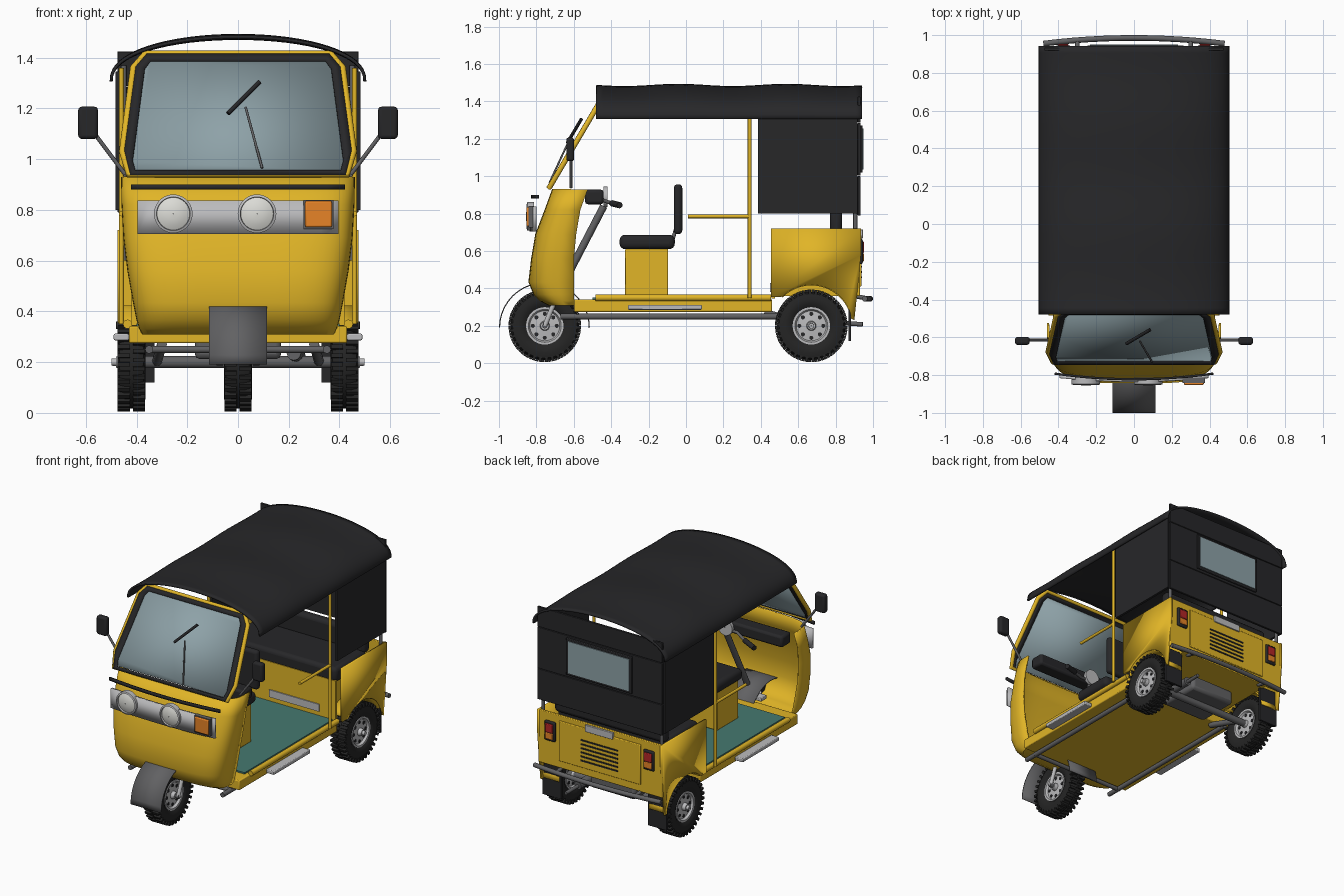
import bpy, bmesh, math
from mathutils import Matrix, Vector

if "Cube" in bpy.data.objects:
    bpy.data.objects.remove(bpy.data.objects["Cube"])

COL = dict(yellow=(.75, .46, .02), black=(.02, .02, .022), tyre=(.018, .018, .018), grey=(.12, .12, .125),
           light=(.5, .5, .51), teal=(.06, .19, .16), glass=(.27, .36, .39), orange=(.8, .23, .02),
           red=(.45, .02, .02), lamp=(.72, .72, .68))
MAT = {}
for k, c in COL.items():
    MAT[k] = bpy.data.materials.new(k)
    MAT[k].diffuse_color = (*c, 1)
SIDES = ((1, "right"), (-1, "left"))


def finish(name, bm, col, solid=0, bevel=0, seg=2):
    bmesh.ops.recalc_face_normals(bm, faces=bm.faces)
    me = bpy.data.meshes.new(name)
    bm.to_mesh(me)
    bm.free()
    ob = bpy.data.objects.new(name, me)
    bpy.context.collection.objects.link(ob)
    me.materials.append(MAT[col])
    if solid:
        m = ob.modifiers.new("solid", 'SOLIDIFY')
        m.thickness, m.offset = solid, 0
    if bevel:
        m = ob.modifiers.new("bevel", 'BEVEL')
        m.width, m.segments = bevel, seg
    return ob


def mesh(name, verts, faces, col, **kw):
    bm = bmesh.new()
    vs = [bm.verts.new(v) for v in verts]
    for f in faces:
        bm.faces.new([vs[i] for i in f])
    return finish(name, bm, col, **kw)


def grid(name, rows, col, closed=False, cap=False, **kw):
    n = len(rows[0])
    faces = [(r * n + i, r * n + (i + 1) % n, (r + 1) * n + (i + 1) % n, (r + 1) * n + i)
             for r in range(len(rows) - 1) for i in range(n if closed else n - 1)]
    if cap:
        faces.append(tuple(range(n)))
    return mesh(name, [p for r in rows for p in r], faces, col, **kw)


def box(name, x, y, z, col, bevel=0, seg=2):
    bm = bmesh.new()
    c = [(a[0] + a[1]) / 2 for a in (x, y, z)]
    s = [abs(a[1] - a[0]) for a in (x, y, z)]
    bmesh.ops.create_cube(bm, size=1, matrix=Matrix.Translation(c) @ Matrix.Diagonal((*s, 1)))
    return finish(name, bm, col, bevel=bevel, seg=seg)


def tube(name, pts, r, col, cyclic=False, n=12):
    P = [Vector(p) for p in pts]
    k = len(P)
    rows = []
    for i, p in enumerate(P):
        a = P[(i - 1) % k] if cyclic or i else p
        b = P[(i + 1) % k] if cyclic or i < k - 1 else p
        t = ((p - a).normalized() + (b - p).normalized()).normalized()
        ref = Vector((0, 0, 1)) if abs(t.z) < .9 else Vector((0, 1, 0))
        if cyclic:
            ref = Vector((0, -1, .59)).normalized()
        u = t.cross(ref).normalized()
        v = t.cross(u)
        rows.append([p + r * (u * math.cos(q) + v * math.sin(q)) for q in (math.tau * j / n for j in range(n))])
    if cyclic:
        rows.append(rows[0])
    ob = grid(name, rows, col, closed=True, cap=not cyclic)
    bm = bmesh.new()
    bm.from_mesh(ob.data)
    bmesh.ops.remove_doubles(bm, verts=bm.verts, dist=1e-5)
    bmesh.ops.holes_fill(bm, edges=bm.edges)
    bmesh.ops.recalc_face_normals(bm, faces=bm.faces)
    bm.to_mesh(ob.data)
    bm.free()
    return ob


def lathe(name, prof, c, col, axis='x', n=40):
    rows = []
    for d, r in prof:
        ring = [(math.cos(q) * r, math.sin(q) * r) for q in (math.tau * j / n for j in range(n))]
        rows.append([(c[0] + d, c[1] + a, c[2] + b) if axis == 'x' else (c[0] + a, c[1] + d, c[2] + b) for a, b in ring])
    return grid(name, rows, col, closed=True)


# wheels
def wheel(tag, x, y, z=.2):
    lathe(tag + "_tyre", [(-.035, .095), (-.05, .115), (-.055, .145), (-.048, .172), (-.025, .182), (.025, .182),
                          (.048, .172), (.055, .145), (.05, .115), (.035, .095)], (x, y, z), 'tyre')
    bm = bmesh.new()
    for i in range(34):
        for s in (-1, 1):
            rot = Matrix.Rotation(math.tau * (i + .25 * s) / 34, 4, 'X')
            bmesh.ops.create_cube(bm, size=1, matrix=Matrix.Translation((x, y, z)) @ rot @
                                  Matrix.Translation((s * .03, 0, .18)) @ Matrix.Diagonal((.048, .016, .028, 1)))
    finish(tag + "_tread", bm, 'tyre')
    lathe(tag + "_rim", [(-.06, .001), (-.06, .022), (-.035, .026), (-.03, .08), (-.045, .088), (-.045, .1),
                         (.045, .1), (.045, .088), (.03, .08), (.035, .026), (.06, .022), (.06, .001)], (x, y, z), 'light')
    bm = bmesh.new()
    for i in range(8):
        m = Matrix.Translation((x, y, z)) @ Matrix.Rotation(math.tau * i / 8, 4, 'X') @ Matrix.Translation((0, 0, .064))
        bmesh.ops.create_cone(bm, cap_ends=True, segments=12, radius1=.011, radius2=.011, depth=.07,
                              matrix=m @ Matrix.Rotation(math.pi / 2, 4, 'Y'))
    finish(tag + "_rim_holes", bm, 'black')


wheel("front_wheel", 0, -.755)
for s, t in SIDES:
    wheel(t + "_rear_wheel", s * .42, .67)
    lathe(t + "_hub_cap", [(s * .05, .001), (s * .05, .016), (s * .078, .014), (s * .078, .001)], (s * .42, .67, .2), 'light', n=16)
    tube(t + "_fork", [(s * .075, -.755, .2), (s * .075, -.69, .36)], .013, 'light')
tube("front_axle", [(-.085, -.755, .2), (.085, -.755, .2)], .014, 'grey')

# front fender
arc = [(-.757 + .24 * math.cos(a), .19 + .24 * math.sin(a)) for a in (math.pi * i / 20 for i in range(21))]
grid("front_fender", [[(x, y, z) for y, z in arc] for x in (-.115, .115)], 'grey', solid=.006)

# front cowl, lofted U sections: z, half width, front y, back y
rows = []
for z, w, yf, yb in [(.315, .375, -.735, -.6), (.335, .385, -.775, -.6), (.37, .395, -.81, -.6), (.435, .408, -.837, -.6),
                     (.56, .43, -.822, -.6), (.69, .446, -.8, -.587), (.82, .453, -.75, -.565), (.93, .455, -.71, -.525)]:
    row = []
    for i in range(33):
        a = math.pi * i / 32
        c, q = math.cos(a), max(math.sin(a), 0)
        row.append((w * math.copysign(abs(c) ** .45, c), yb - (yb - yf) * (q ** .45 if 0 < i < 32 else 0), z))
    rows.append(row)
grid("front_cowl", rows, 'yellow', cap=True, solid=.012)


def bowed(name, hw, y, depth, z0, z1, thick, col):
    xs = [hw * (i / 6 - 1) for i in range(13)]
    grid(name, [[(x, y + depth * (x / hw) ** 2, z) for x in xs] for z in (z0, z1)], col, solid=thick)


# lamp panel, lamps and trim
bowed("lamp_panel", .395, -.828, .02, .705, .838, .016, 'light')
bowed("cowl_trim", .42, -.822, .03, .88, .9, .012, 'black')
for i, x in enumerate((-.255, .075)):
    lathe("headlight_rim_%d" % i, [(.015, .076), (-.02, .076), (-.024, .066), (-.012, .064)], (x, -.828, .785), 'light', 'y')
    lathe("headlight_lens_%d" % i, [(-.012, .066), (-.022, .045), (-.027, .02), (-.028, .001)], (x, -.828, .785), 'lamp', 'y')
box("turn_signal", (.265, .37), (-.852, -.815), (.732, .835), 'orange', .006)
box("turn_signal_rim", (.258, .377), (-.842, -.812), (.725, .84), 'grey')


# windshield
def wy(z): return -.73 + (z - .94) * .59


def outline(half, off=0):
    full = half + [(-x, z) for x, z in reversed(half)]
    return [(x, wy(z) + off, z) for x, z in full]


glass = [(.345, 1.385), (.367, 1.355), (.415, .99), (.405, .952)]
tube("windshield_frame", outline([(.365, 1.415), (.412, 1.36), (.455, 1.03), (.43, .94)]), .014, 'yellow', cyclic=True)
outer = outline([(.36, 1.41), (.403, 1.36), (.448, 1.03), (.425, .935)], -.004)
grid("windshield_seal", [outer, outline(glass, -.004)], 'black', closed=True, solid=.022)
mesh("windshield_glass", outline(glass), [tuple(range(8))], 'glass', solid=.006)
tube("wiper_arm", [(.095, wy(.965) - .015, .965), (.03, wy(1.205) - .045, 1.205)], .005, 'grey')
tube("wiper_blade", [(-.04, wy(1.18) - .045, 1.18), (.085, wy(1.305) - .045, 1.305)], .009, 'black')

# mirrors
for s, t in SIDES:
    tube(t + "_mirror_stem", [(s * .445, -.615, .94), (s * .565, -.615, 1.1)], .008, 'grey')
    box(t + "_mirror", (s * .552, s * .63), (-.64, -.598), (1.08, 1.207), 'black', .014, 3)

# controls
box("dashboard", (-.42, .42), (-.54, -.44), (.85, .928), 'black', .015)
lathe("gauge", [(0, .001), (0, .055), (.02, .055), (.02, .001)], (0, -.44, .89), 'light', 'y', 24)
tube("steering_column", [(0, -.7, .34), (0, -.44, .84)], .02, 'grey')
tube("handlebar", [(-.2, -.38, .85), (-.08, -.44, .87), (.08, -.44, .87), (.2, -.38, .85)], .01, 'grey')
for s, t in SIDES:
    tube(t + "_grip", [(s * .17, -.395, .855), (s * .27, -.355, .845)], .017, 'black')
box("brake_pedal", (-.15, .03), (-.66, -.6), (.35, .375), 'light', .004)

# floor and chassis
box("floor_pan", (-.43, .43), (-.6, .46), (.275, .342), 'yellow', .006)
box("floor_mat", (-.4, .4), (-.5, .455), (.34, .352), 'teal')
for s, t in SIDES:
    tube(t + "_sill_rail", [(s * .435, -.485, .35), (s * .435, .455, .35)], .018, 'yellow')
    box(t + "_step", (s * .43, s * .49), (-.31, .085), (.286, .312), 'light', .005)
    tube(t + "_chassis_tube", [(s * .35, -.67, .25), (s * .35, .5, .25)], .016, 'grey')
    tube(t + "_trailing_arm", [(s * .3, .42, .27), (s * .32, .67, .2)], .02, 'grey')
    box(t + "_mud_flap", (s * .33, s * .47), (.868, .882), (.12, .37), 'black')
tube("rear_axle", [(-.38, .67, .2), (.38, .67, .2)], .024, 'grey')
tube("front_cross_tube", [(-.36, -.58, .25), (.36, -.58, .25)], .014, 'grey')
box("engine", (-.17, .17), (.5, .8), (.212, .31), 'grey', .02)
tube("muffler", [(.22, .55, .235), (.24, .83, .22)], .028, 'grey')
tube("tailpipe", [(.24, .83, .215), (.25, .945, .208)], .012, 'grey')

# driver seat
box("driver_seat_base", (-.17, .17), (-.325, -.095), (.35, .612), 'yellow', .006)
box("driver_seat_cushion", (-.19, .19), (-.355, -.06), (.61, .687), 'black', .03, 4)
box("driver_seat_back", (-.19, .19), (-.065, -.02), (.69, .957), 'black', .02, 4)
for s, t in SIDES:
    tube(t + "_seat_back_stay", [(s * .12, -.08, .63), (s * .12, -.045, .75)], .01, 'grey')

# passenger bench
box("bench_base", (-.42, .42), (.457, .475), (.345, .62), 'yellow')
box("bench_vent", (-.08, .3), (.45, .462), (.38, .43), 'light')
box("bench_cushion", (-.42, .42), (.46, .8), (.6, .7), 'black', .025, 3)
box("bench_back", (-.42, .42), (.77, .835), (.68, .835), 'black', .025, 3)
box("rear_floor", (-.35, .35), (.46, .92), (.36, .385), 'yellow')

# rear body
arch = [(.67 + .22 * math.cos(a), .2 + .22 * math.sin(a)) for a in (math.radians(135 - 125 * i / 16) for i in range(17))]
prof = [(.455, .72), (.455, .355)] + arch + [(.9, .23), (.92, .42), (.935, .58), (.935, .72)]
for s, t in SIDES:
    mesh(t + "_quarter_panel", [(s * .467, y, z) for y, z in prof], [tuple(range(len(prof)))], 'yellow', solid=.016)
    grid(t + "_wheel_well", [[(x * s, y, z) for y, z in arch] for x in (.34, .467)], 'yellow', solid=.008)
    box(t + "_well_wall", (s * .335, s * .345), (.46, .92), (.36, .6), 'yellow')
    box(t + "_tail_light", (s * .335, s * .415), (.925, .945), (.53, .665), 'black', .008)
    box(t + "_brake_lens", (s * .347, s * .403), (.94, .952), (.59, .65), 'red', .004)
    box(t + "_tail_signal", (s * .347, s * .403), (.94, .952), (.545, .587), 'orange', .004)
    tube(t + "_bumper_stay", [(s * .3, .9, .36), (s * .3, .975, .345)], .012, 'grey')
box("rear_panel", (-.47, .47), (.912, .93), (.36, .72), 'yellow', .004)
box("engine_hatch", (-.31, .31), (.925, .938), (.41, .685), 'yellow', .005)
for i in range(6):
    z = .455 + i * .028
    box("vent_slat_%d" % i, (-.14, .14), (.935, .942), (z, z + .01), 'black')
box("plate_holder", (-.105, .105), (.93, .946), (.668, .715), 'light', .003)
tube("rear_bumper", [(x * .08, .985 - .03 * (x / 6) ** 2, .345) for x in range(-6, 7)], .015, 'grey')

# cabin posts
for s, t in SIDES:
    tube(t + "_middle_post", [(s * .46, .34, .35), (s * .46, .34, 1.36)], .01, 'yellow')
    tube(t + "_grab_bar", [(s * .46, .01, .785), (s * .46, .34, .785)], .01, 'yellow')
    tube(t + "_rear_post", [(s * .45, .905, .6), (s * .45, .905, 1.37)], .011, 'grey')
    box(t + "_side_curtain", (s * .466, s * .482), (.385, .917), (.8, 1.345), 'black')

# rear curtain with window
for n, z0, z1 in (("lower", .79, 1.0), ("middle", 1.003, 1.285), ("upper", 1.288, 1.425)):
    box("rear_curtain_" + n, (-.475, .475), (.918, .934), (z0, z1), 'black', .003)
box("rear_window_frame", (-.25, .25), (.93, .944), (1.02, 1.272), 'black', .004)
box("rear_window", (-.232, .232), (.915, .949), (1.037, 1.255), 'glass')

# canopy
rows = []
for j in range(41):
    y = -.48 + 1.422 * j / 40
    h = .176 + .006 * math.cos(math.tau * (y + .04) / .58)
    rows.append([(-.5 * math.cos(a), y, 1.306 + h * math.sin(a) ** .86 if 0 < i < 32 else 1.306)
                 for i, a in ((i, math.pi * i / 32) for i in range(33))])
grid("canopy", rows, 'black', solid=.012)

# smooth shading
bpy.ops.object.select_all(action='SELECT')
bpy.context.view_layer.objects.active = bpy.data.objects["canopy"]
bpy.ops.object.shade_smooth_by_angle(angle=math.radians(35))

for m in bpy.data.materials:
    if m.users and not m.is_grease_pencil:
        m.use_nodes = True
        m.node_tree.nodes["Principled BSDF"].inputs["Base Color"].default_value = m.diffuse_color
